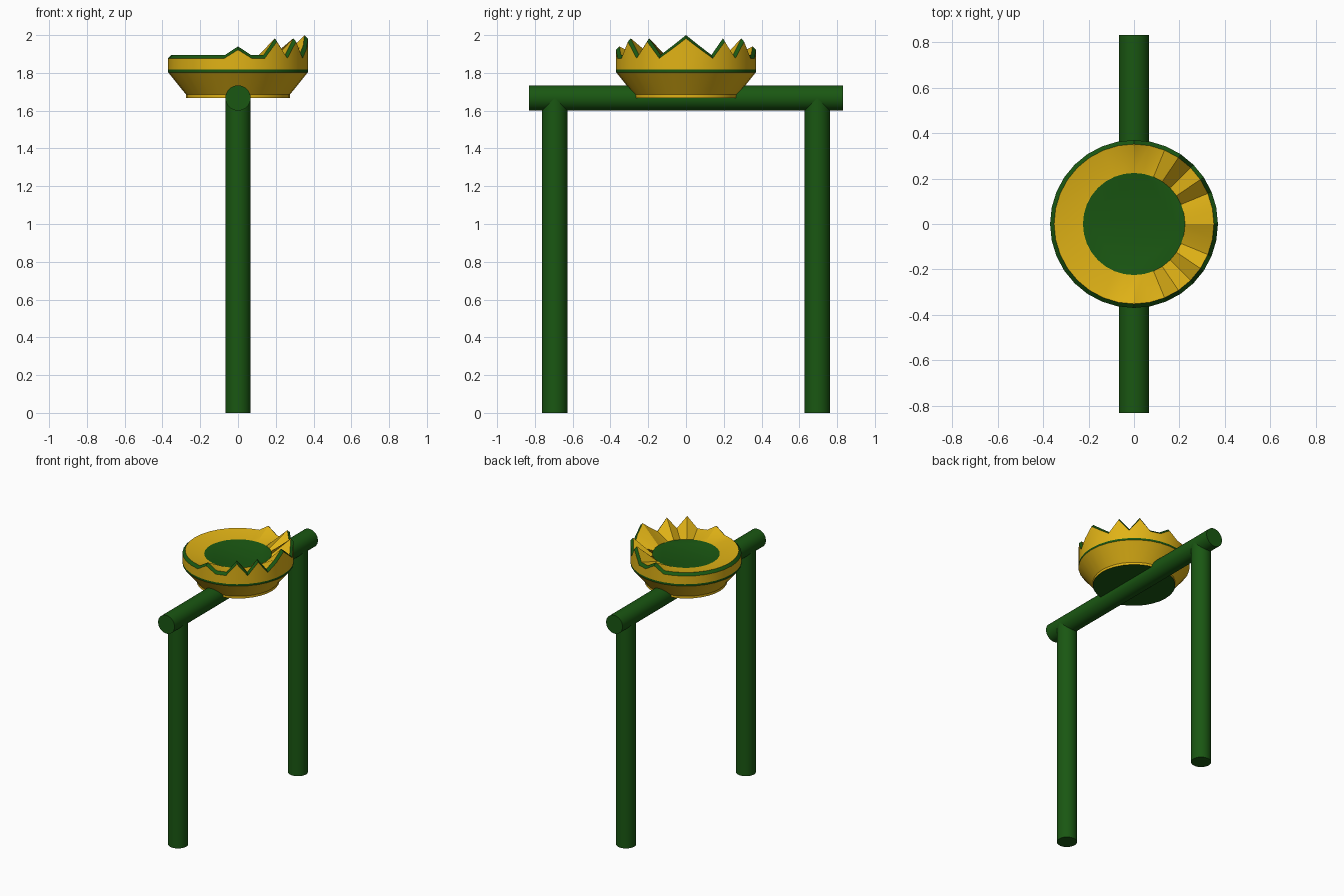
import bpy, bmesh, math
from mathutils import Matrix

if "Cube" in bpy.data.objects:
    bpy.data.objects.remove(bpy.data.objects["Cube"])

def material(name, rgb):
    m = bpy.data.materials.new(name)
    m.diffuse_color = (*rgb, 1)
    m.use_nodes = True
    m.node_tree.nodes["Principled BSDF"].inputs["Base Color"].default_value = m.diffuse_color
    return m

GREEN = material("dark green", (0.010, 0.095, 0.006))
YELLOW = material("golden yellow", (0.75, 0.45, 0.008))

def finish(name, bm, mats):
    bmesh.ops.recalc_face_normals(bm, faces=bm.faces)
    me = bpy.data.meshes.new(name)
    bm.to_mesh(me)
    bm.free()
    for m in mats:
        me.materials.append(m)
    ob = bpy.data.objects.new(name, me)
    bpy.context.collection.objects.link(ob)
    bpy.ops.object.select_all(action='DESELECT')
    bpy.context.view_layer.objects.active = ob
    ob.select_set(True)
    bpy.ops.object.shade_smooth_by_angle(angle=math.radians(30))
    return ob

def rod(name, length, matrix):
    bm = bmesh.new()
    bmesh.ops.create_cone(bm, cap_ends=True, segments=32, radius1=0.067,
                          radius2=0.067, depth=length, matrix=matrix)
    return finish(name, bm, [GREEN])

# Two posts and the crossbar
AXIS = 1.667
for side, y in (("front", -0.695), ("back", 0.695)):
    rod(side + "_post", AXIS, Matrix.Translation((0, y, AXIS / 2)))
rod("crossbar", 1.664, Matrix.Translation((0, 0, AXIS)) @ Matrix.Rotation(math.pi / 2, 4, 'X'))

# Height of the jagged rim above its flat level, by segment away from +x
N = 32
SPIKES = {0: 0.105, 1: 0.05, 3: 0.088, 5: 0.088, 8: 0.045}

# Bowl profile: radius, height, follows spikes, material of the strip above (1 = yellow)
PROFILE = [
    (0.275, 1.668, 0, 1),
    (0.275, 1.685, 0, 1),
    (0.370, 1.803, 0, 0),
    (0.370, 1.817, 0, 1),
    (0.370, 1.877, 1, 0),
    (0.352, 1.895, 1, 1),
    (0.225, 1.870, 0, 0),
]

# Bowl with spiked rim
bm = bmesh.new()
rings = []
for r, z, spiked, _ in PROFILE:
    ring = []
    for i in range(N):
        a = 2 * math.pi * i / N
        lift = SPIKES.get(min(i, N - i), 0) if spiked else 0
        ring.append(bm.verts.new((r * math.cos(a), r * math.sin(a), z + lift)))
    rings.append(ring)
for k in range(len(rings) - 1):
    lo, hi = rings[k], rings[k + 1]
    for i in range(N):
        j = (i + 1) % N
        bm.faces.new((lo[i], lo[j], hi[j], hi[i])).material_index = PROFILE[k][3]
bm.faces.new(rings[0][::-1])
bm.faces.new(rings[-1])
finish("spiked_bowl", bm, [GREEN, YELLOW])
